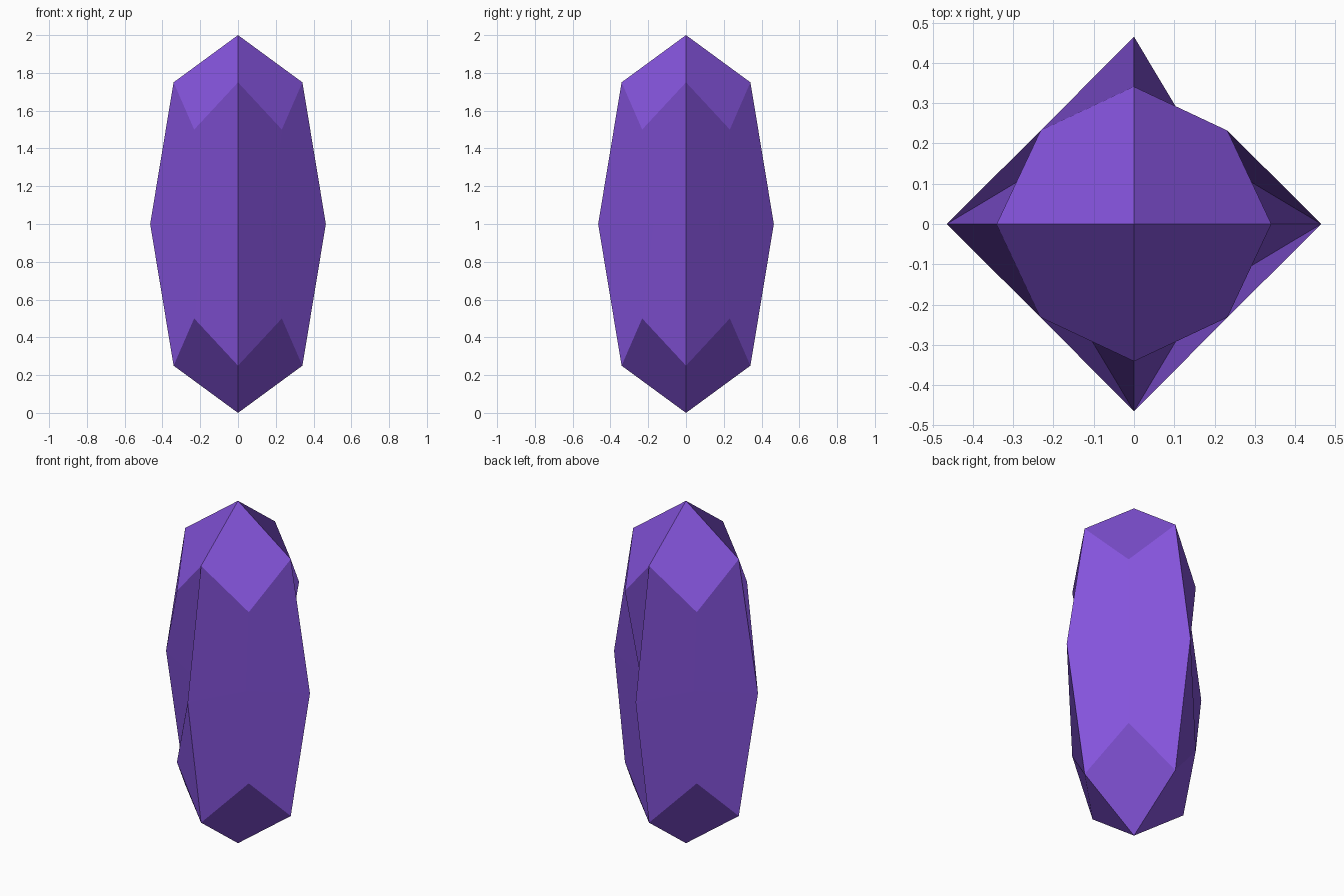
import bpy
from mathutils import Vector

if "Cube" in bpy.data.objects:
    bpy.data.objects.remove(bpy.data.objects["Cube"])

# Key sizes of the gem (z measured from the middle)
TIP, WAIST = 1.0, 0.465
SHOULDER_R, SHOULDER_Z = 0.341, 0.75
CORNER_R, CORNER_Z = 0.232, 0.5
DENT = 0.174

# Facets folded the other way from the rest: (side x, side y, corner x, corner y, up)
FLIPPED = {(0, 1, 1, 1, -1), (0, 1, -1, 1, 1), (-1, 0, -1, -1, 1), (-1, 0, -1, -1, -1)}

verts, index, faces = [], {}, []


def vert(x, y, z):
    key = (round(x, 4), round(y, 4), round(z + 1, 4))
    if key not in index:
        index[key] = len(verts)
        verts.append(key)
    return index[key]


def quad(points):
    """Add a four-sided facet facing outward; the fold runs from its first corner."""
    p = [Vector(q) for q in points]
    if (p[2] - p[0]).cross(p[3] - p[1]).dot(sum(p, Vector())) < 0:
        points = [points[0], points[3], points[2], points[1]]
    faces.append([vert(*q) for q in points])


for sx in (1, -1):
    for sy in (1, -1):
        for up in (1, -1):
            corner = (sx * CORNER_R, sy * CORNER_R, up * CORNER_Z)
            dent = (sx * DENT, sy * DENT, 0)
            sides = ((sx, 0), (0, sy))
            sh = [(a * SHOULDER_R, b * SHOULDER_R, up * SHOULDER_Z) for a, b in sides]
            # Cap facet between the tip and two shoulders
            quad([sh[0], corner, sh[1], (0, 0, up * TIP)])
            # Two body facets meeting in the dent at the waist
            for (a, b), s in zip(sides, sh):
                q = [(a * WAIST, b * WAIST, 0), s, corner, dent]
                from_shoulder = (up == 1) != ((a, b, sx, sy, up) in FLIPPED)
                quad(q[1:] + q[:1] if from_shoulder else q)

mesh = bpy.data.meshes.new("crystal")
mesh.from_pydata(verts, [], faces)
mesh.update()
purple = bpy.data.materials.new("purple")
purple.diffuse_color = (0.231, 0.087, 0.708, 1)
purple.use_nodes = True
purple.node_tree.nodes["Principled BSDF"].inputs["Base Color"].default_value = purple.diffuse_color
mesh.materials.append(purple)
crystal = bpy.data.objects.new("crystal", mesh)
bpy.context.collection.objects.link(crystal)
